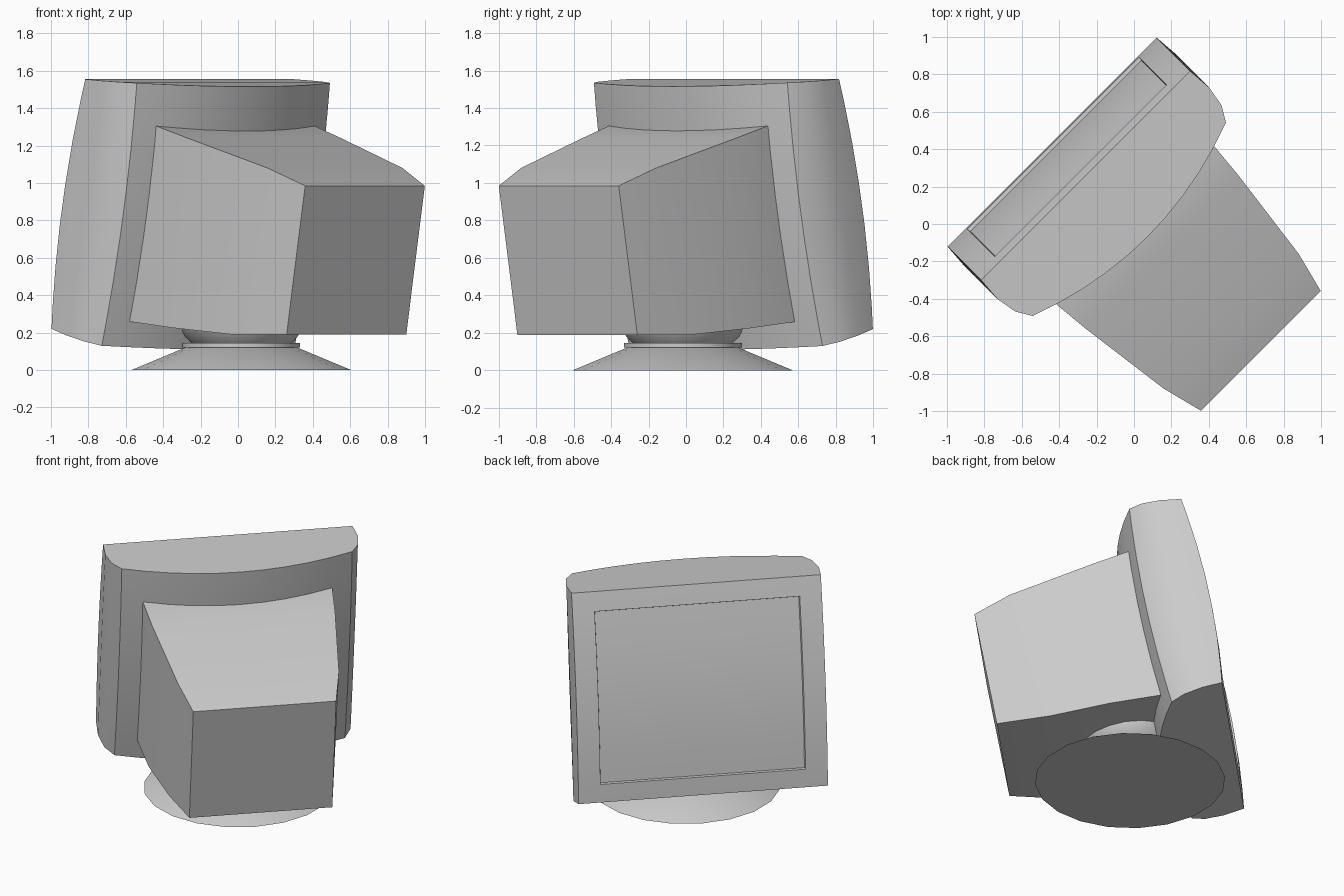
import bpy, bmesh, math

if "Cube" in bpy.data.objects:
    bpy.data.objects.remove(bpy.data.objects["Cube"])

GREY = (0.6, 0.6, 0.6, 1.0)
plastic = bpy.data.materials.new("grey_plastic")
plastic.use_nodes = True
plastic.diffuse_color = GREY
plastic.node_tree.nodes["Principled BSDF"].inputs["Base Color"].default_value = GREY


def place(u, f, z):
    """Width u, distance f towards the screen side, height z; turned 45 degrees."""
    r = math.sqrt(0.5)
    return ((u - f) * r, (u + f) * r, z)


def mix(a, b, t):
    return a + (b - a) * t


def loft(bm, rings):
    """Skin closed rings of points, capping both ends; returns rows of faces."""
    rows = [[bm.verts.new(p) for p in ring] for ring in rings]
    n = len(rows[0])
    faces = [[bm.faces.new((a[i], a[(i + 1) % n], b[(i + 1) % n], b[i])) for i in range(n)]
             for a, b in zip(rows, rows[1:])]
    bm.faces.new(rows[0])
    bm.faces.new(rows[-1])
    bmesh.ops.recalc_face_normals(bm, faces=bm.faces)
    return faces


def finish(bm, name):
    mesh = bpy.data.meshes.new(name)
    bm.to_mesh(mesh)
    bm.free()
    mesh.materials.append(plastic)
    obj = bpy.data.objects.new(name, mesh)
    bpy.context.collection.objects.link(obj)
    bpy.ops.object.select_all(action='DESELECT')
    obj.select_set(True)
    bpy.context.view_layer.objects.active = obj
    bpy.ops.object.shade_smooth_by_angle(angle=math.radians(30))
    return obj


# Screen frame: one horizontal outline per height, leaning back and bulging
SIDE = [(0.0, 0.79), (0.4, 0.80), (0.75, 0.78), (1.0, 0.73)]   # depth, half width
SCREEN_U = 0.65
BACK_STEPS = 10


def frame_outline(s):
    arch = 4 * s * (1 - s)
    front_f, front_z = mix(0.62, 0.365, s) + 0.045 * arch, mix(0.22, 1.555, s)
    back_f, back_z = mix(0.30, 0.035, s) - 0.03 * arch, mix(0.13, 1.535, s)

    def side(sign):
        return [place(sign * u, mix(front_f, back_f, d), mix(front_z, back_z, d))
                for d, u in SIDE]

    back = []
    for i in range(1, BACK_STEPS):
        k = 1 - 2 * i / BACK_STEPS
        swell = 1 - k * k
        back.append(place(0.73 * k, back_f - 0.135 * swell, back_z - 0.02 * swell))
    front = [place(sign * SCREEN_U, front_f, front_z) for sign in (-1, 1)]
    return front + side(1) + back + side(-1)[::-1]


bm = bmesh.new()
heights = [0, 0.09, 0.25, 0.42, 0.58, 0.75, 0.91, 1]
faces = loft(bm, [frame_outline(s) for s in heights])
# Recessed screen
screen = [row[0] for row in faces[1:-1]]
bmesh.ops.inset_region(bm, faces=screen, thickness=0.004, depth=-0.02, use_even_offset=True)
finish(bm, "screen_frame")

# Rear housing: tapering rectangular sections (half width, f, z) top and bottom
sections = [
    ((0.60, 0.15, 1.31), (0.60, 0.35, 0.27)),
    ((0.60, 0.02, 1.305), (0.60, 0.23, 0.26)),
    ((0.58, -0.20, 1.24), (0.585, -0.10, 0.225)),
    ((0.51, -0.735, 1.08), (0.52, -0.48, 0.19)),
    ((0.4525, -0.96, 0.985), (0.4525, -0.82, 0.19)),
]
bm = bmesh.new()
loft(bm, [[place(-a, fa, za), place(a, fa, za), place(b, fb, zb), place(-b, fb, zb)]
          for (a, fa, za), (b, fb, zb) in sections])
finish(bm, "rear_housing")


# Swivel stand: turned profiles (radius, height)
def turned(name, profile, sides=20, centre_f=-0.025):
    def ring(r, z):
        angles = [2 * math.pi * i / sides for i in range(sides)]
        return [place(r * math.cos(a), centre_f + r * math.sin(a), z) for a in angles]
    bm = bmesh.new()
    loft(bm, [ring(r, z) for r, z in profile])
    return finish(bm, name)


turned("stand_foot", [(0.595, 0), (0.30, 0.122)])
turned("stand_collar", [(0.318, 0.122), (0.318, 0.145)])
turned("swivel_bowl", [(0.27, 0.145), (0.305, 0.18), (0.335, 0.235), (0.345, 0.28)])
